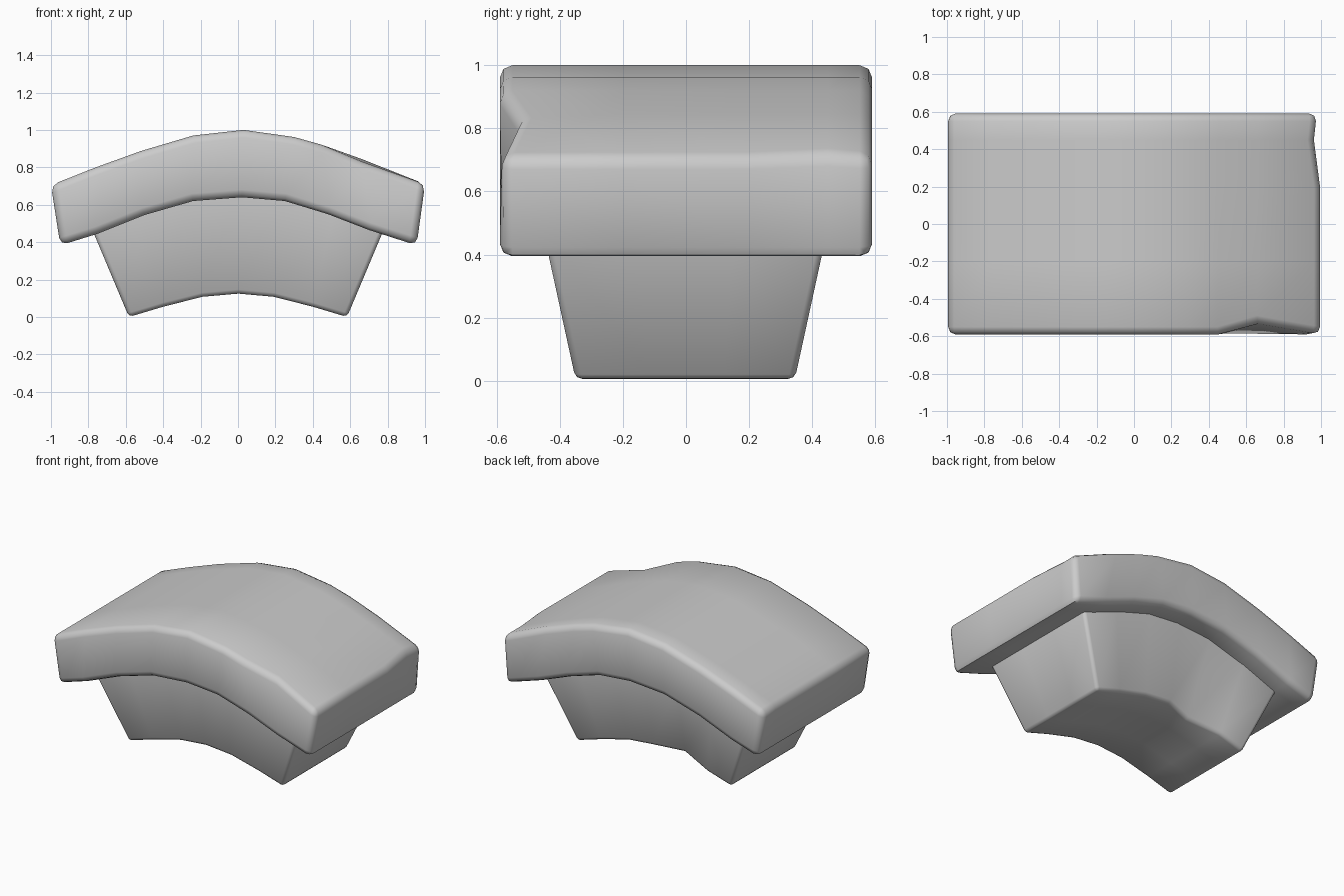
import bpy, bmesh, math

if "Cube" in bpy.data.objects:
    bpy.data.objects.remove(bpy.data.objects["Cube"])


def arched_block(name, columns, top_ys, bottom_ys, bevel, dents):
    """Loft rings along x; columns are (x top, z top, x bottom, z bottom)."""
    bm = bmesh.new()
    n = len(top_ys)
    rings = []
    for xt, zt, xb, zb in columns:
        ring = [bm.verts.new((xt, y, zt)) for y in top_ys]
        ring += [bm.verts.new((xb, y, zb)) for y in reversed(bottom_ys)]
        rings.append(ring)
    for a, b in zip(rings, rings[1:]):
        for i in range(2 * n):
            j = (i + 1) % (2 * n)
            bm.faces.new((a[i], a[j], b[j], b[i]))
    # End caps as quad strips
    for ring in (rings[0], rings[-1]):
        for i in range(n - 1):
            bm.faces.new((ring[i], ring[i + 1], ring[2 * n - 2 - i], ring[2 * n - 1 - i]))
    # Worn spots
    for col, i, (dx, dy, dz) in dents:
        v = rings[col][i]
        v.co.x += dx
        v.co.y += dy
        v.co.z += dz
    bmesh.ops.recalc_face_normals(bm, faces=bm.faces)
    # Rounded edges
    edges = [e for e in bm.edges if e.calc_face_angle(0) > math.radians(45)]
    bmesh.ops.bevel(bm, geom=edges, offset=bevel, offset_type='OFFSET',
                    segments=2, profile=0.5, affect='EDGES', clamp_overlap=True)
    bmesh.ops.recalc_face_normals(bm, faces=bm.faces)
    mesh = bpy.data.meshes.new(name)
    bm.to_mesh(mesh)
    bm.free()
    obj = bpy.data.objects.new(name, mesh)
    bpy.context.collection.objects.link(obj)
    bpy.ops.object.select_all(action='DESELECT')
    obj.select_set(True)
    bpy.context.view_layer.objects.active = obj
    bpy.ops.object.shade_smooth_by_angle(angle=math.radians(50))
    return obj


# Curved overhanging slab
slab_columns = [
    (-1.00, 0.705, -0.95, 0.383), (-0.76, 0.80, -0.75, 0.445),
    (-0.52, 0.887, -0.50, 0.545), (-0.24, 0.97, -0.24, 0.62),
    (0.03, 1.00, 0.02, 0.64), (0.30, 0.962, 0.25, 0.62),
    (0.45, 0.92, 0.48, 0.55), (0.66, 0.845, 0.70, 0.465),
    (1.00, 0.71, 0.955, 0.383)]
slab_ys = [-0.59, -0.2, 0.2, 0.45, 0.59]
slab_dents = [(7, 0, (0, 0.06, -0.01)), (8, 3, (-0.035, 0, 0.01)), (8, 4, (-0.02, 0, 0))]
arched_block("curved_slab", slab_columns, slab_ys, slab_ys, 0.04, slab_dents)

# Tapered foot beneath the slab
foot_columns = [
    (-0.785, 0.48, -0.583, 0.0), (-0.52, 0.59, -0.40, 0.055),
    (-0.25, 0.67, -0.19, 0.108), (0.0, 0.69, 0.0, 0.125),
    (0.25, 0.67, 0.19, 0.108), (0.52, 0.59, 0.40, 0.055),
    (0.785, 0.48, 0.583, 0.0)]
foot_dents = [(2, 4, (0, -0.06, 0.0))]
arched_block("tapered_foot", foot_columns, [-0.455, -0.15, 0.15, 0.45],
             [-0.35, -0.12, 0.12, 0.345], 0.022, foot_dents)
